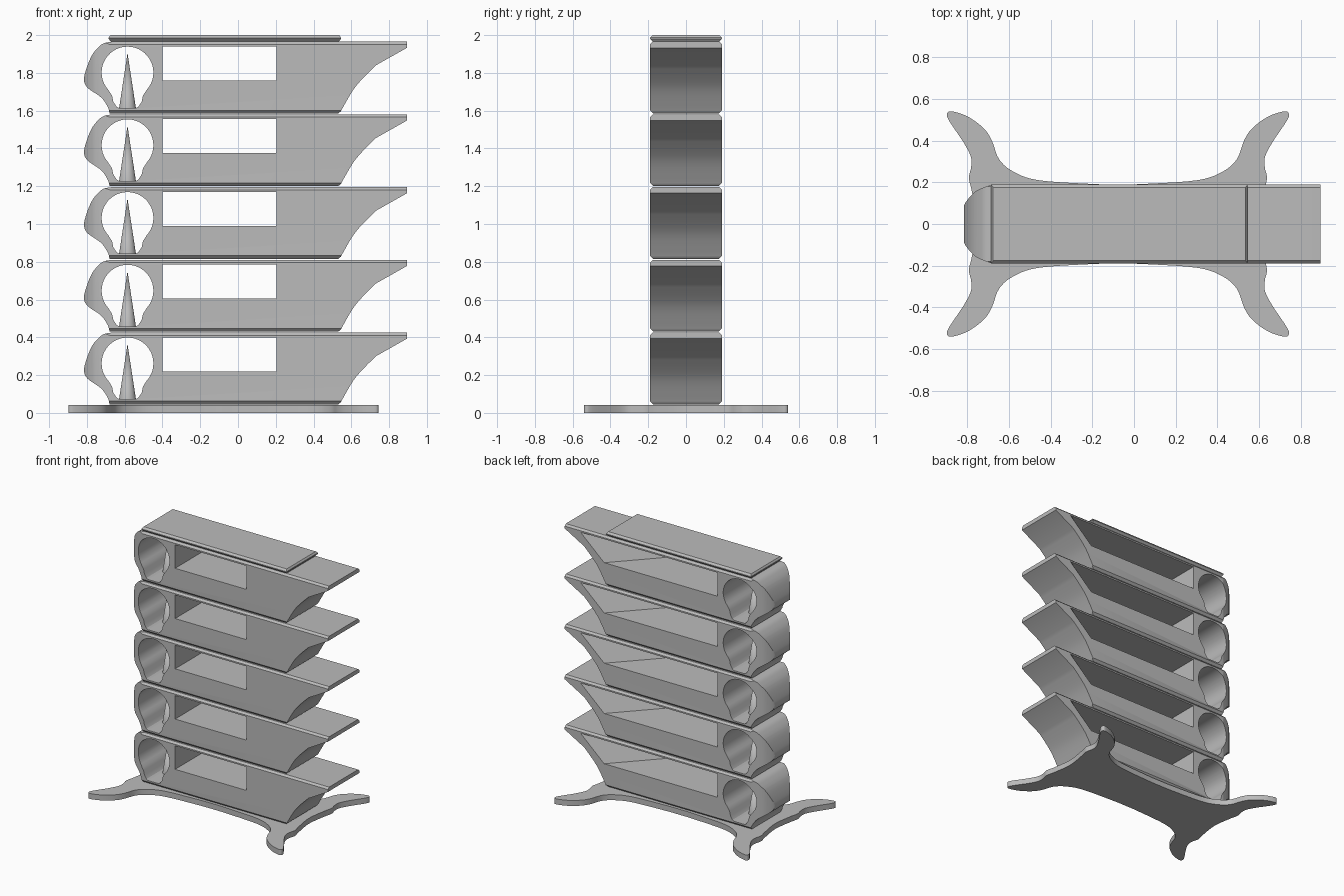
import bpy, math
from mathutils import Vector

cube = bpy.data.objects.get("Cube")
if cube:
    bpy.data.objects.remove(cube)

grey = bpy.data.materials.new("plain_grey")
grey.use_nodes = True
grey.diffuse_color = (0.5, 0.5, 0.5, 1)
grey.node_tree.nodes["Principled BSDF"].inputs["Base Color"].default_value = (0.5, 0.5, 0.5, 1)

PITCH, WIDE = 0.385, 0.19


def loft(name, start, end):
    """Solid between two matching rings of points."""
    n = len(start)
    faces = [[i, (i + 1) % n, (i + 1) % n + n, i + n] for i in range(n)]
    faces += [list(range(n))[::-1], list(range(n, 2 * n))]
    mesh = bpy.data.meshes.new(name)
    mesh.from_pydata(list(start) + list(end), [], faces)
    mesh.materials.append(grey)
    obj = bpy.data.objects.new(name, mesh)
    bpy.context.collection.objects.link(obj)
    bpy.context.view_layer.objects.active = obj
    bpy.ops.object.select_all(action='DESELECT')
    obj.select_set(True)
    bpy.ops.object.mode_set(mode='EDIT')
    bpy.ops.mesh.select_all(action='SELECT')
    bpy.ops.mesh.normals_make_consistent(inside=False)
    bpy.ops.object.mode_set(mode='OBJECT')
    return obj


def extrude(name, points, axis, low, high):
    def ring(d):
        return [tuple(p[:axis]) + (d,) + tuple(p[axis:]) for p in points]
    return loft(name, ring(low), ring(high))


def curve(points, steps=5, closed=False):
    """Catmull-Rom smoothing of a short list of points."""
    pts = [Vector(p) for p in points]
    n, out = len(pts), []
    at = lambda i: pts[i % n] if closed else pts[max(0, min(n - 1, i))]
    for i in range(n if closed else n - 1):
        a, b, c, d = (at(i + k) for k in (-1, 0, 1, 2))
        for s in range(steps):
            t = s / steps
            out.append(tuple(0.5 * (2 * b + (c - a) * t + (2 * a - 5 * b + 4 * c - d) * t ** 2
                                    + (3 * b - a - 3 * c + d) * t ** 3)))
    return out if closed else out + [tuple(pts[-1])]


def smooth(obj, angle=25):
    bpy.ops.object.select_all(action='DESELECT')
    obj.select_set(True)
    bpy.context.view_layer.objects.active = obj
    bpy.ops.object.shade_smooth_by_angle(angle=math.radians(angle))


def boolean(obj, cutter, operation):
    mod = obj.modifiers.new(operation, 'BOOLEAN')
    mod.operation, mod.object, mod.solver = operation, cutter, 'EXACT'
    bpy.context.view_layer.objects.active = obj
    bpy.ops.object.modifier_apply(modifier=mod.name)
    bpy.data.objects.remove(cutter)


# Foot plate with four curling legs
quarter = [(0.0, 0.19), (0.12, 0.192), (0.38, 0.21), (0.5, 0.25), (0.57, 0.31), (0.605, 0.4),
           (0.645, 0.46), (0.72, 0.515), (0.795, 0.54), (0.82, 0.53), (0.81, 0.495),
           (0.74, 0.39), (0.705, 0.32), (0.705, 0.27), (0.715, 0.22), (0.7, 0.15), (0.68, 0.0)]
half = quarter + [(x, -y) for x, y in quarter[-2::-1]]
outline = half + [(-x, y) for x, y in half[-2:0:-1]]
foot = extrude("foot_plate", [(x - 0.077, y) for x, y in curve(outline, 5, True)], 2, 0, 0.042)
smooth(foot)

# Tray body: side profile trimmed by its plan and by its chamfered section
nose = curve([(-0.68, 0), (-0.69, 0.035), (-0.725, 0.085), (-0.795, 0.135), (-0.815, 0.175),
              (-0.805, 0.23), (-0.775, 0.305), (-0.74, 0.35), (-0.71, 0.372), (-0.67, 0.38)])
lip = curve([(0.73, 0.255), (0.66, 0.185), (0.61, 0.125), (0.56, 0.04), (0.545, 0.012)], 3)
tray = extrude("tray_1", nose + [(0.895, 0.38), (0.895, 0.348)] + lip + [(0.53, 0)], 1, -WIDE, WIDE)
side = curve([(-0.82, 0.08), (-0.8, 0.115), (-0.755, 0.16), (-0.68, 0.19)], 4) + [(1, 0.2)]
boolean(tray, extrude("plan", side + [(x, -y) for x, y in side[::-1]], 2, -0.1, 0.5), 'INTERSECT')
edge = [(0.172, -0.001), (0.191, 0.018), (0.191, 0.365), (0.175, 0.381)]
section = edge + [(-y, z) for y, z in edge[::-1]]
boolean(tray, extrude("section", section, 0, -1, 1), 'INTERSECT')

# Keyhole opening through the nose
HOLE_X, HOLE_Z, RADIUS = -0.585, 0.217, 0.137
arc = [(HOLE_X + RADIUS * math.sin(a), HOLE_Z + RADIUS * math.cos(a))
       for a in (math.radians(-132 + 264 * i / 32) for i in range(33))]
slot = [(0.082, 0.095), (0.075, 0.062), (0.058, 0.036), (0.045, 0.028)]
arc += [(HOLE_X + x, z) for x, z in slot] + [(HOLE_X - x, z) for x, z in slot[::-1]]
boolean(tray, extrude("keyhole", arc, 1, -0.3, 0.3), 'DIFFERENCE')

# Window that flares towards the back
low, high = 0.175, 0.355
front = [(-0.4, low), (0.19, low), (0.19, high), (-0.4, high)]
back = [(-0.4, low), (0.57, low), (0.77, high), (-0.4, high)]
grow = 0.01
window = loft("window", [(x, -WIDE - grow, z) for x, z in front], [(x, WIDE + grow, z) for x, z in back])
boolean(tray, window, 'DIFFERENCE')
smooth(tray)

# Spike standing inside the keyhole
bpy.ops.mesh.primitive_cone_add(vertices=32, radius1=0.045, radius2=0, depth=0.295,
                                location=(HOLE_X, 0, 0.045 + 0.025 + 0.1475))
spike = bpy.context.object
spike.name = "spike_1"
spike.data.materials.append(grey)
smooth(spike, 40)

# Stack of five trays
tray.location.z = 0.045
for i in range(1, 5):
    for part, name in ((tray, "tray"), (spike, "spike")):
        twin = part.copy()
        twin.name = f"{name}_{i + 1}"
        twin.location.z += PITCH * i
        bpy.context.collection.objects.link(twin)

# Top cover: bevelled sliding plate
rim = [(0.172, 1.963), (0.19, 1.981), (0.19, 1.986), (0.176, 2.0)]
cover = extrude("top_cover", rim + [(-y, z) for y, z in rim[::-1]], 0, -0.685, 0.545)
ends = [(0.53, 1.96), (0.545, 1.98), (0.545, 1.987), (0.535, 2.001)]
ends += [(-0.14 - x, z) for x, z in ends[::-1]]
boolean(cover, extrude("cover_ends", ends, 1, -0.3, 0.3), 'INTERSECT')
